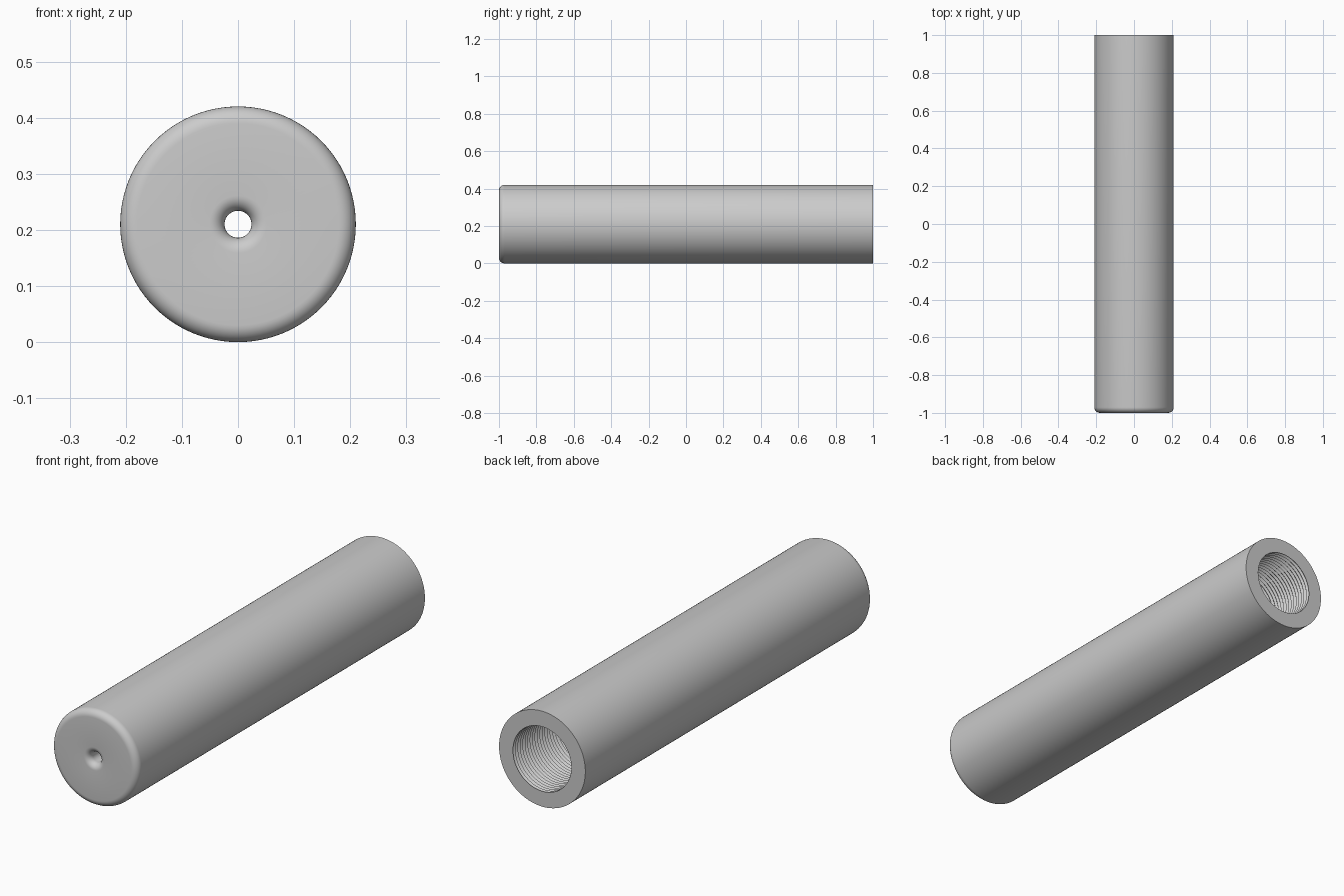
import bpy
import bmesh
import math
from mathutils import Matrix, Vector

if "Cube" in bpy.data.objects:
    bpy.data.objects.remove(bpy.data.objects["Cube"], do_unlink=True)

RADIUS, HALF = 0.21, 1.0
HOLE, BORE, THREAD_ROOT = 0.024, 0.142, 0.15
EDGE, LIP = 0.03, 0.027
PITCH, TURNS = 0.017, 26
SEGMENTS = 96


def arc(r, y, size, start, end, steps=8):
    """Rounded corner in the (radius, y) plane."""
    angles = [math.radians(start + (end - start) * i / steps) for i in range(steps + 1)]
    return [(r + size * math.cos(a), y + size * math.sin(a)) for a in angles]


# Outer wall, rounded front edge and rounded lip of the small front hole
profile = [(RADIUS, HALF)]
profile += arc(RADIUS - EDGE, EDGE - HALF, EDGE, 0, -90)
profile += arc(HOLE + LIP, LIP - HALF, LIP, 270, 180)

# Inside of the front wall and the plain part of the bore
thread_start = HALF - PITCH * TURNS
profile += [(HOLE, -0.9), (BORE, -0.9), (BORE, thread_start)]

# Thread grooves up to the open back end
for i in range(TURNS):
    y = thread_start + i * PITCH
    profile += [(THREAD_ROOT, y + PITCH * 0.5), (BORE, y + PITCH)]

# Revolve the closed profile around the long axis
bm = bmesh.new()
verts = [bm.verts.new((r, y, 0)) for r, y in profile]
edges = [bm.edges.new((a, b)) for a, b in zip(verts, verts[1:] + verts[:1])]
bmesh.ops.spin(bm, geom=verts + edges, cent=Vector(), axis=(0, 1, 0),
               angle=math.tau, steps=SEGMENTS, use_merge=True)
bmesh.ops.remove_doubles(bm, verts=bm.verts, dist=0.0001)
bmesh.ops.recalc_face_normals(bm, faces=bm.faces)
bmesh.ops.transform(bm, matrix=Matrix.Translation((0, 0, RADIUS)), verts=bm.verts)

mesh = bpy.data.meshes.new("threaded_tube")
bm.to_mesh(mesh)
bm.free()
tube = bpy.data.objects.new("threaded_tube", mesh)
bpy.context.collection.objects.link(tube)

# Plain grey metal
grey = bpy.data.materials.new("light_grey")
grey.use_nodes = True
colour = (0.6, 0.6, 0.6, 1)
grey.diffuse_color = colour
grey.node_tree.nodes["Principled BSDF"].inputs["Base Color"].default_value = colour
mesh.materials.append(grey)

# Smooth walls with crisp rims
bpy.ops.object.select_all(action="DESELECT")
tube.select_set(True)
bpy.context.view_layer.objects.active = tube
bpy.ops.object.shade_smooth_by_angle(angle=math.radians(30))
